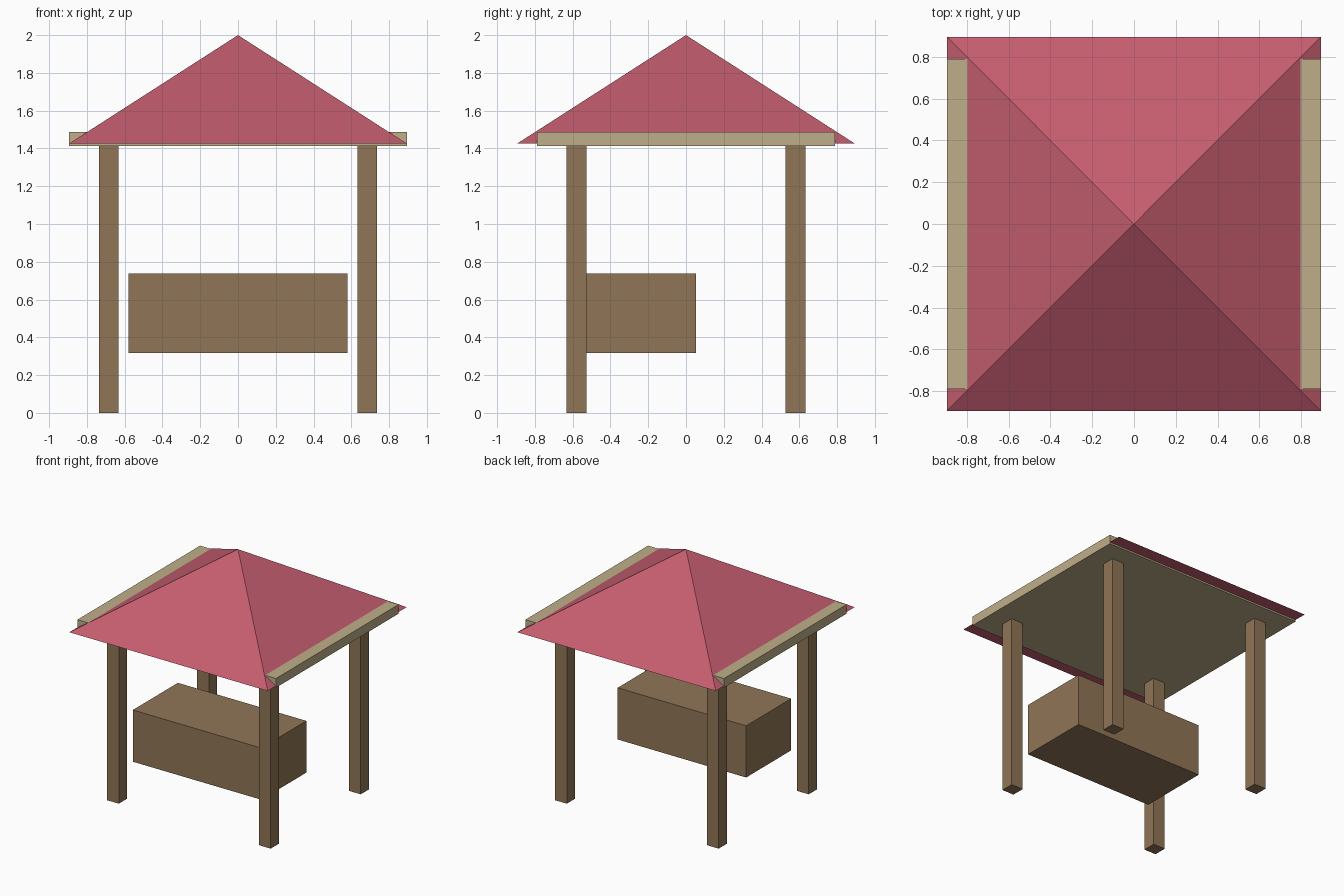
import bpy
import math

if "Cube" in bpy.data.objects:
    bpy.data.objects.remove(bpy.data.objects["Cube"])

U = 1 / 19  # modelling grid step


def material(name, rgb):
    m = bpy.data.materials.new(name)
    m.diffuse_color = (*rgb, 1)
    m.use_nodes = True
    m.node_tree.nodes["Principled BSDF"].inputs["Base Color"].default_value = m.diffuse_color
    return m


wood = material("wood", (0.28, 0.18, 0.095))
beam = material("pale_wood", (0.52, 0.42, 0.25))
red = material("red_roof", (0.56, 0.11, 0.16))


def box(name, lo, hi, mat):
    """Axis-aligned box between two corners."""
    centre = [(a + b) / 2 for a, b in zip(lo, hi)]
    bpy.ops.mesh.primitive_cube_add(size=1, location=centre)
    ob = bpy.context.object
    ob.name = name
    ob.scale = [b - a for a, b in zip(lo, hi)]
    bpy.ops.object.transform_apply(location=False, rotation=False, scale=True)
    ob.data.materials.append(mat)
    return ob


SLAB_Z, SLAB_TOP, EAVES_Z = 1.413, 1.488, 1.426

# Four corner posts
for sy, depth in ((-1, "front"), (1, "back")):
    for sx, side in ((-1, "left"), (1, "right")):
        x, y = sx * 13 * U, sy * 11 * U
        box(f"{depth}_{side}_post", (x - U, y - U, 0), (x + U, y + U, SLAB_Z), wood)

# Counter box hung between the posts
box("counter", (-11 * U, -10 * U, 6 * U), (11 * U, U, 14 * U), wood)

# Ceiling slab poking out through the roof sides
box("ceiling_slab", (-17 * U, -15 * U, SLAB_Z), (17 * U, 15 * U, SLAB_TOP), beam)

# Pyramid roof
half = 17 * U - 0.001
bpy.ops.mesh.primitive_cone_add(
    vertices=4, radius1=half * math.sqrt(2), radius2=0, depth=2 - EAVES_Z,
    location=(0, 0, (2 + EAVES_Z) / 2), rotation=(0, 0, math.pi / 4))
roof = bpy.context.object
roof.name = "roof"
roof.data.materials.append(red)
bpy.ops.object.transform_apply(location=False, rotation=True, scale=True)
